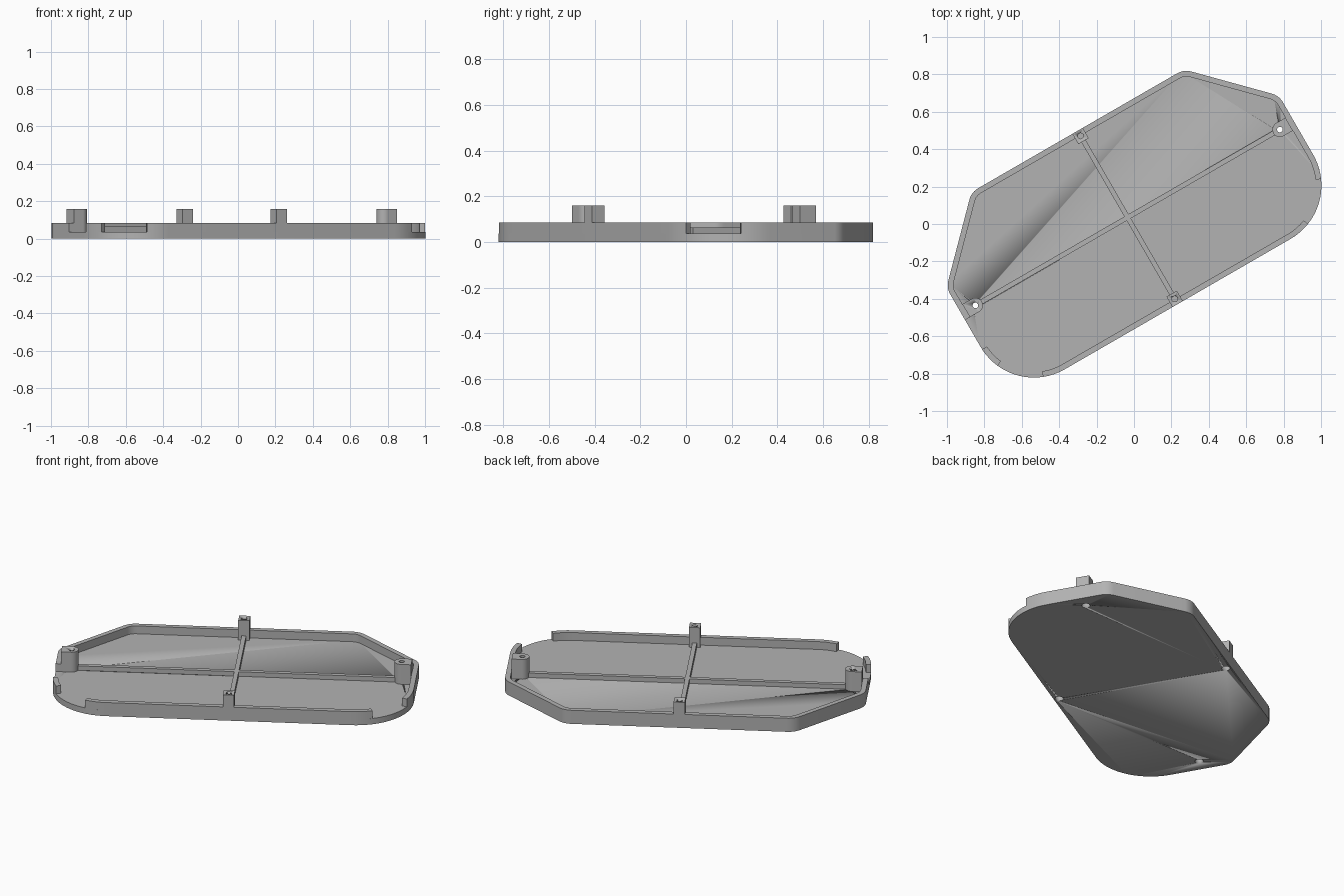
import bpy, bmesh, math

if "Cube" in bpy.data.objects:
    bpy.data.objects.remove(bpy.data.objects["Cube"])

TILT = math.radians(30)
CENTRE = (-0.034, 0.035, 0)
FLOOR, RIB, RIM, POST = 0.036, 0.064, 0.085, 0.16
WALL = 0.03

grey = bpy.data.materials.new("mid grey")
grey.diffuse_color = (0.45, 0.45, 0.45, 1)
grey.use_nodes = True
grey.node_tree.nodes["Principled BSDF"].inputs["Base Color"].default_value = grey.diffuse_color


def finish(name, bm, cutter=None):
    bmesh.ops.recalc_face_normals(bm, faces=bm.faces)
    me = bpy.data.meshes.new(name)
    bm.to_mesh(me)
    bm.free()
    me.materials.append(grey)
    ob = bpy.data.objects.new(name, me)
    bpy.context.collection.objects.link(ob)
    ob.location, ob.rotation_euler = CENTRE, (0, 0, TILT)
    if cutter:
        mod = ob.modifiers.new("holes", 'BOOLEAN')
        mod.operation, mod.solver, mod.object = 'DIFFERENCE', 'EXACT', cutter
    bpy.ops.object.select_all(action='DESELECT')
    ob.select_set(True)
    bpy.context.view_layer.objects.active = ob
    bpy.ops.object.shade_smooth_by_angle(angle=math.radians(30))
    return ob


def prism(bm, pts, z0, z1):
    lo = [bm.verts.new((x, y, z0)) for x, y in pts]
    hi = [bm.verts.new((x, y, z1)) for x, y in pts]
    bm.faces.new(lo[::-1])
    bm.faces.new(hi)
    for i in range(len(pts)):
        j = (i + 1) % len(pts)
        bm.faces.new((lo[i], lo[j], hi[j], hi[i]))


def lathe(bm, x, y, rings, n=24):
    # stepped round cutter from (z, radius) pairs
    loops = [[bm.verts.new((x + r * math.cos(math.tau * k / n),
                            y + r * math.sin(math.tau * k / n), z)) for k in range(n)]
             for z, r in rings]
    bm.faces.new(loops[0][::-1])
    bm.faces.new(loops[-1])
    for a, b in zip(loops, loops[1:]):
        for k in range(n):
            m = (k + 1) % n
            bm.faces.new((a[k], a[m], b[m], b[k]))


def arc(cx, cy, r, a0, a1):
    # list of (x, y, normal angle)
    n = max(2, round(abs(a1 - a0) / 5))
    out = []
    for k in range(n + 1):
        a = math.radians(a0 + (a1 - a0) * k / n)
        out.append((cx + r * math.cos(a), cy + r * math.sin(a), a))
    return out


def big(side, a0, a1):
    return arc(side * 0.697, -0.205, 0.33, a0, a1)


# Corner fillets of the tray outline
right_top = arc(0.927, 0.118, 0.1, 0, 45) + arc(0.614, 0.435, 0.1, 45, 90)
left_top = arc(-0.614, 0.435, 0.1, 90, 135) + arc(-0.927, 0.118, 0.1, 135, 180)
UP, DOWN = math.pi / 2, -math.pi / 2

# Screw hole cutters: through holes in end bosses, blind holes in side posts
bm = bmesh.new()
for s in (-1, 1):
    lathe(bm, s * 0.94, 0, [(-0.02, 0.024), (0.03, 0.024), (0.03, 0.015), (0.2, 0.015)])
    lathe(bm, 0, s * 0.503, [(-0.02, 0.024), (0.03, 0.024)])
    lathe(bm, 0, s * 0.503, [(0.11, 0.015), (0.2, 0.015)])
cutter = finish("hole_cutters", bm)
cutter.hide_render = True
cutter.hide_viewport = True
cutter.display_type = 'WIRE'

# Floor plate
bm = bmesh.new()
outline = big(1, -90, 0) + right_top + left_top + big(-1, 180, 270)
prism(bm, [p[:2] for p in outline], 0, FLOOR)
finish("floor_plate", bm, cutter)

# Rim wall, broken at the corner openings and at the side posts
runs = [
    big(-1, 248.5, 270) + [(-0.032, -0.535, DOWN)],
    [(0.032, -0.535, DOWN)] + big(1, -90, -68.5),
    big(1, -24, 0) + right_top + [(0.032, 0.535, UP)],
    [(-0.032, 0.535, UP)] + left_top + [(-1.027, -0.04, math.pi)],
    big(-1, 183, 204),
]
bm = bmesh.new()
for run in runs:
    outer = [(x, y) for x, y, a in run]
    inner = [(x - WALL * math.cos(a), y - WALL * math.sin(a)) for x, y, a in run]
    prism(bm, outer + inner[::-1], FLOOR, RIM)
finish("rim_wall", bm)

# Crossed stiffening ribs
w, lu, lv = 0.013, 0.905, 0.471
plus = []
for s in (1, -1):
    plus += [(s * lu, -s * w), (s * lu, s * w), (s * w, s * w),
             (s * w, s * lv), (-s * w, s * lv), (-s * w, s * w)]
bm = bmesh.new()
prism(bm, plus, FLOOR, RIB)
finish("cross_ribs", bm)

# Rounded end bosses and square side posts
for s, end, side in ((-1, "left_boss", "front_post"), (1, "right_boss", "back_post")):
    bm = bmesh.new()
    nose = [(s * x, y) for x, y, a in arc(0.94, 0, 0.04, 90, 270)]
    prism(bm, nose + [(s * 0.997, -0.04), (s * 0.997, 0.04)], FLOOR, POST)
    finish(end, bm, cutter)
    bm = bmesh.new()
    prism(bm, [(-0.032, s * 0.471), (0.032, s * 0.471),
               (0.032, s * 0.535), (-0.032, s * 0.535)], FLOOR, POST)
    finish(side, bm, cutter)
